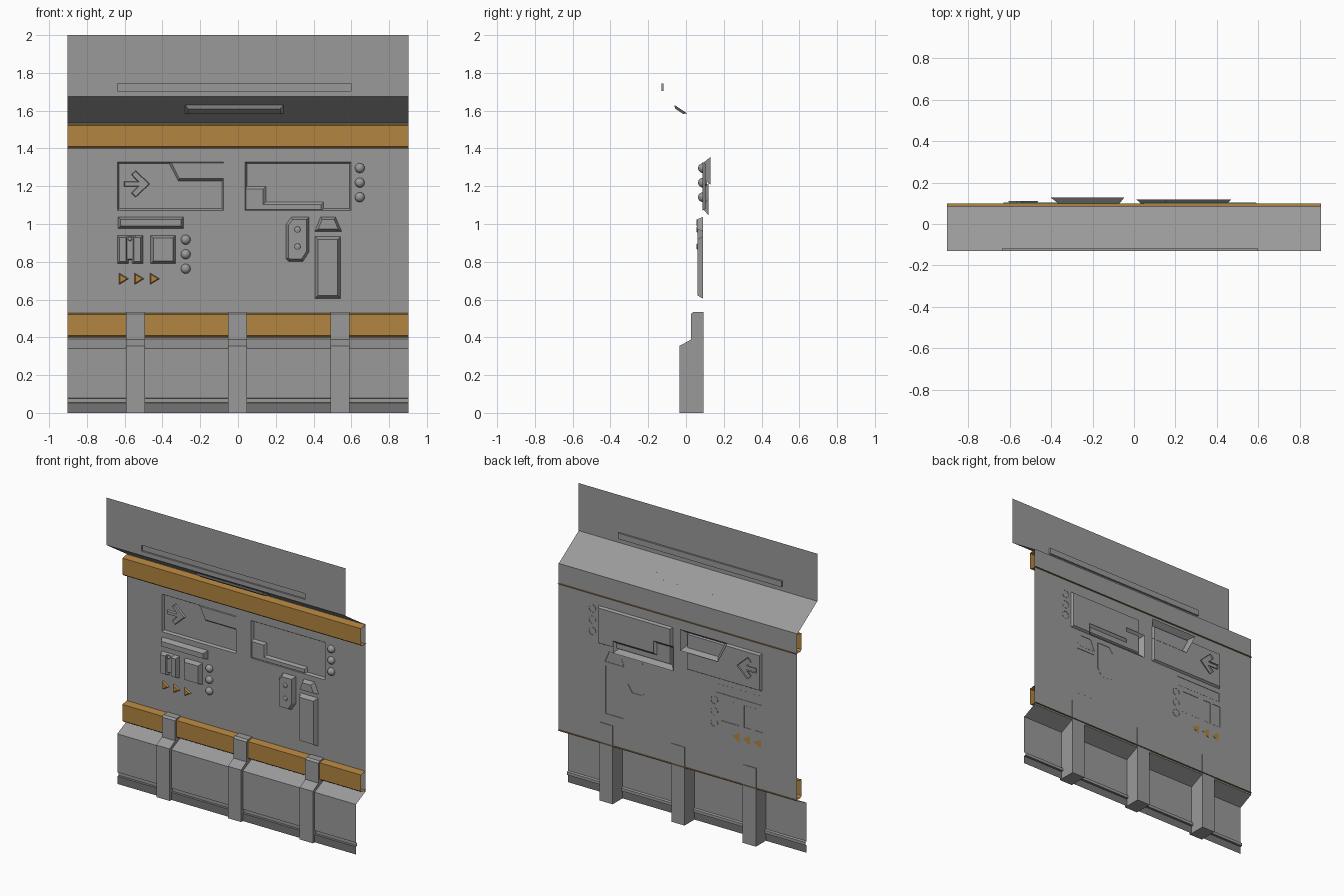
import bpy, bmesh
from mathutils import Vector

if "Cube" in bpy.data.objects:
    bpy.data.objects.remove(bpy.data.objects["Cube"])

W = 0.902      # half width of the wall
WALL = 0.088   # y of the main wall sheet
BACK = 0.090   # fittings start just behind the sheet
FASCIA = -0.130


def material(name, rgb):
    m = bpy.data.materials.new(name)
    m.diffuse_color = (*rgb, 1)
    m.use_nodes = True
    m.node_tree.nodes["Principled BSDF"].inputs["Base Color"].default_value = m.diffuse_color
    return m


GREY = material("wall_grey", (0.323, 0.323, 0.323))
GOLD = material("gold_paint", (0.446, 0.232, 0.05))
DARK = material("dark_grey", (0.175, 0.175, 0.175))


def make(name, verts, faces, mat=GREY):
    me = bpy.data.meshes.new(name)
    me.from_pydata(verts, [], faces)
    ob = bpy.data.objects.new(name, me)
    bpy.context.collection.objects.link(ob)
    me.materials.append(mat)
    return ob


def strip(name, profile, mat=GREY):
    """Sheet swept along x from a (y, z) profile listed top to bottom."""
    v = [(x, y, z) for y, z in profile for x in (-W, W)]
    f = [(2*i + 2, 2*i + 3, 2*i + 1, 2*i) for i in range(len(profile) - 1)]
    return make(name, v, f, mat)


def sheet(name, y, xs, zs, holes):
    """Front-facing grid sheet leaving out the cells (column, row) in holes."""
    n = len(xs)
    v = [(x, y, z) for z in zs for x in xs]
    f = [(j*n + i, j*n + i + 1, j*n + n + i + 1, j*n + n + i)
         for j in range(len(zs) - 1) for i in range(n - 1) if (i, j) not in holes]
    return make(name, v, f)


def offset(pts, d):
    """Mitred inset of a counter-clockwise outline."""
    p = [Vector(q) for q in pts]
    out = []
    for i, c in enumerate(p):
        a = (c - p[i - 1]).normalized()
        b = (p[(i + 1) % len(p)] - c).normalized()
        na, nb = Vector((-a.y, a.x)), Vector((-b.y, b.x))
        out.append(c + (na + nb) * d / (1 + na.dot(nb)))
    return out


def plate(name, pts, y0, y1, inset, mat=GREY, closed=False):
    """Outline at y0 tapering by inset to a capped face at y1."""
    n = len(pts)
    v = [(x, y0, z) for x, z in pts] + [(x, y1, z) for x, z in offset(pts, inset)]
    f = [(i, (i + 1) % n, n + (i + 1) % n, n + i) for i in range(n)]
    f.append(tuple(range(n, 2 * n)))
    if closed:
        f.append(tuple(range(n))[::-1])
    return make(name, v, f, mat)


def rect(x0, x1, z0, z1):
    return [(x0, z0), (x1, z0), (x1, z1), (x0, z1)]


def dome(name, x, y, z, r, depth=1.0):
    """Half ball button facing the front."""
    bm = bmesh.new()
    bmesh.ops.create_uvsphere(bm, u_segments=16, v_segments=12, radius=r)
    bmesh.ops.bisect_plane(bm, geom=bm.verts[:] + bm.edges[:] + bm.faces[:],
                           plane_co=(0, 0, 0), plane_no=(0, 1, 0), clear_outer=True)
    me = bpy.data.meshes.new(name)
    bm.to_mesh(me)
    bm.free()
    me.shade_smooth()
    me.materials.append(GREY)
    ob = bpy.data.objects.new(name, me)
    ob.location = (x, y, z)
    ob.scale.y = depth
    bpy.context.collection.objects.link(ob)


# Upper fascia with a long slot, and sloping soffit
sheet("upper_fascia", FASCIA, [-W, -0.638, 0.598, W], [1.675, 1.705, 1.745, 2.0], {(1, 1)})
plate("fascia_slot", rect(-0.638, 0.598, 1.705, 1.745), FASCIA, -0.118, 0.0)
strip("soffit", [(FASCIA, 1.675), (0.083, 1.535), (WALL, 1.535)])

# Main wall with two window openings
xs = [-W, -0.638, -0.076, 0.038, 0.598, W]
zs = [0.39, 1.072, 1.328, 1.535]
sheet("main_wall", WALL, xs, zs, {(1, 1), (3, 1)})
for side, i in (("left", 1), ("right", 3)):
    plate(side + "_recess", rect(xs[i], xs[i + 1], zs[1], zs[2]), WALL, 0.103, 0.009)

# Lower skirt, groove and dark base
strip("skirt", [(WALL, 0.39), (-0.015, 0.342), (-0.015, 0.08), (-0.003, 0.075),
                (-0.003, 0.055)])
strip("base_board", [(-0.003, 0.055), (-0.015, 0.052), (-0.015, 0)], DARK)

# Gold bands
for name, z in (("upper_band", 1.40), ("lower_band", 0.40)):
    strip(name, [(WALL, z + 0.13), (0.04, z + 0.122), (0.04, z + 0.01),
                 (0.052, z), (0.1, z)], GOLD)

# Vertical brackets over the skirt
side = [(0.092, 0.535), (0.04, 0.535), (0.026, 0.524), (0.026, 0.388),
        (-0.034, 0.355), (-0.034, 0), (0.092, 0)]
for k, x in enumerate((-0.543, -0.003, 0.54)):
    n = len(side)
    v = [(x + s, y, z) for s in (-0.05, 0.05) for y, z in side]
    f = [(i, (i + 1) % n, n + (i + 1) % n, n + i) for i in range(n)]
    f += [tuple(range(n))[::-1], tuple(range(n, 2 * n))]
    make(f"bracket_{k}", v, f)

# Light fitting lying along the soffit slope
light = plate("soffit_light", rect(-0.28, 0.24, -0.041, 0.041), 0, -0.014, 0.016)
light.location = (0, -0.028, 1.608)
light.rotation_euler = (0.991, 0, 0)

# Raised pieces inside the recesses, their bodies flaring behind the wall
plate("left_inner_panel", offset([(-0.31, 1.24), (-0.078, 1.24), (-0.078, 1.322),
      (-0.352, 1.322)], -0.032), 0.129, 0.089, 0.032)
plate("right_inner_panel", offset([(0.042, 1.078), (0.44, 1.078), (0.44, 1.102),
      (0.133, 1.102), (0.133, 1.185), (0.042, 1.185)], -0.03), 0.118, 0.09, 0.03)
arrow = [(-0.606, 1.196), (-0.537, 1.196), (-0.569, 1.164), (-0.542, 1.138),
         (-0.463, 1.212), (-0.542, 1.286), (-0.569, 1.262), (-0.537, 1.228),
         (-0.606, 1.228)]
plate("arrow_sign", arrow, 0.112, 0.09, 0.006)

# Left control group
plate("name_bar", rect(-0.635, -0.288, 0.975, 1.037), BACK, 0.055, 0.014)
plate("switch_left_half", rect(-0.64, -0.58, 0.79, 0.94), BACK, 0.06, 0.012)
plate("switch_right_half", rect(-0.562, -0.503, 0.79, 0.94), BACK, 0.06, 0.012)
plate("switch_bridge", rect(-0.60, -0.54, 0.81, 0.94), WALL, 0.072, 0.006)
dome("switch_stud", -0.572, 0.072, 0.92, 0.01)
plate("square_button", rect(-0.463, -0.33, 0.79, 0.94), BACK, 0.06, 0.015)
for k in range(3):
    x = -0.630 + k * 0.082
    plate(f"gold_triangle_{k}", [(x, 0.678), (x + 0.053, 0.71), (x, 0.742)],
          BACK, 0.077, 0.006, GOLD, True)
    dome(f"left_lamp_{k}", -0.277, BACK, 0.763 + k * 0.077, 0.026)
    dome(f"right_lamp_{k}", 0.645, BACK, 1.142 + k * 0.077, 0.026)

# Right control group
plate("socket_plate", [(0.254, 0.815), (0.27, 0.80), (0.344, 0.80), (0.377, 0.852),
      (0.377, 1.037), (0.282, 1.037), (0.254, 1.0)], BACK, 0.06, 0.014)
for k, z in enumerate((0.88, 0.97)):
    dome(f"socket_stud_{k}", 0.315, 0.06, z, 0.016, 0.35)
plate("handset_top", [(0.405, 0.96), (0.55, 0.96), (0.517, 1.037), (0.437, 1.037)],
      BACK, 0.058, 0.013)
plate("handset_body", rect(0.407, 0.545, 0.605, 0.935), BACK, 0.06, 0.017)
